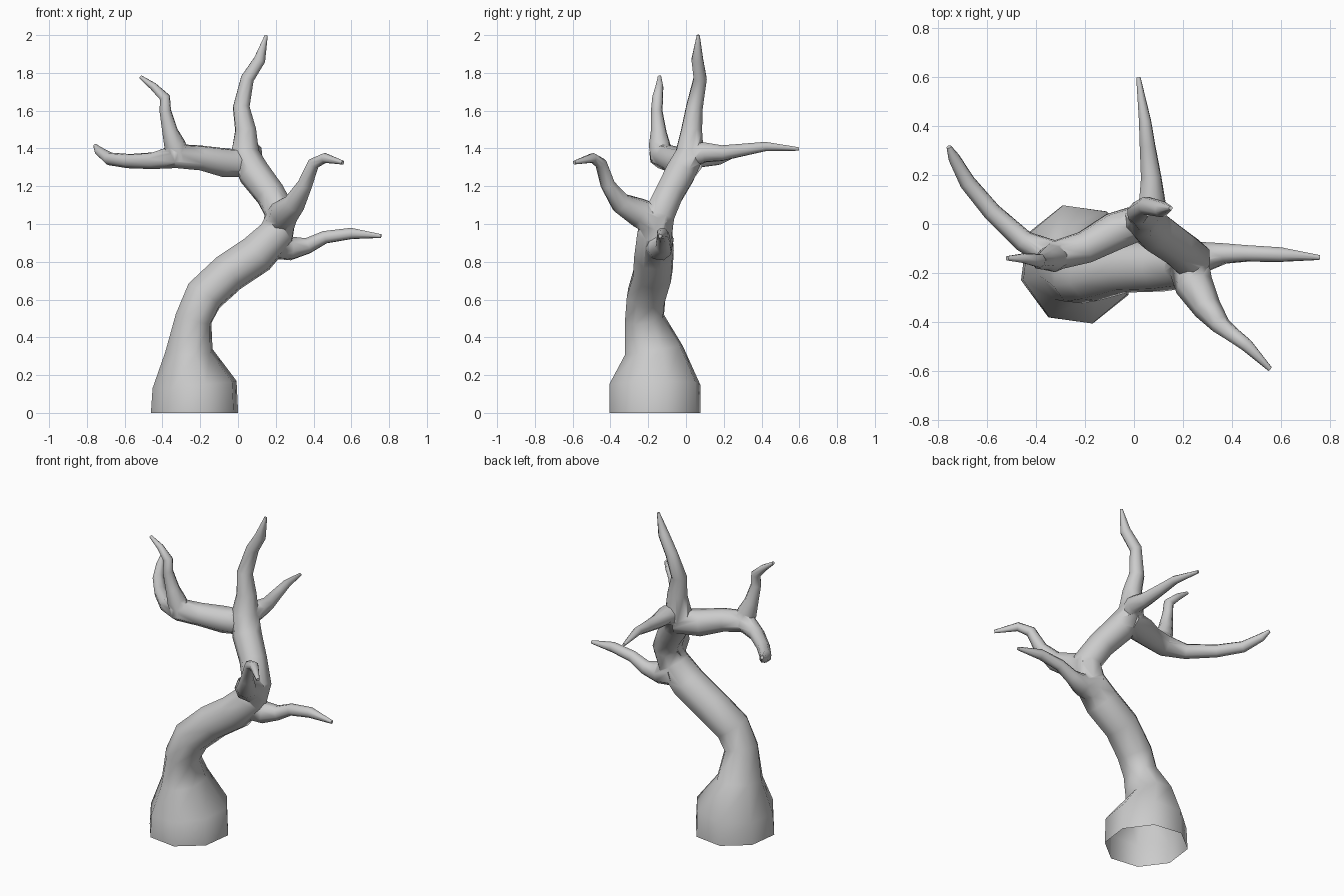
import bpy, bmesh, math
from mathutils import Vector

if "Cube" in bpy.data.objects:
    bpy.data.objects.remove(bpy.data.objects["Cube"])

SIDES = 8


def tube(name, pts, phase=15):
    """Closed tapering limb; each point is x, y, z, radius (optional second radius)."""
    co = [Vector(p[:3]) for p in pts]
    n = len(co)
    bm = bmesh.new()
    prev, u, rings = None, None, []
    for i, p in enumerate(pts):
        a = (co[i] - co[i - 1]).normalized() if i else Vector()
        b = (co[i + 1] - co[i]).normalized() if i < n - 1 else Vector()
        t = (a + b).normalized()
        if prev is None:
            ref = Vector((1, 0, 0)) if abs(t.x) < 0.8 else Vector((0, 0, 1))
            u = (ref - t * ref.dot(t)).normalized()
        else:
            u = prev.rotation_difference(t) @ u
        v = t.cross(u)
        prev = t
        ru, rv = p[3] * 1.04, p[-1] * 1.04
        ring = []
        for k in range(SIDES):
            ang = math.radians(phase) + math.tau * k / SIDES
            ring.append(bm.verts.new(co[i] + u * math.cos(ang) * ru + v * math.sin(ang) * rv))
        rings.append(ring)
    for r0, r1 in zip(rings, rings[1:]):
        for k in range(SIDES):
            j = (k + 1) % SIDES
            bm.faces.new((r0[k], r0[j], r1[j], r1[k]))
    bm.faces.new(rings[0][::-1])
    bm.faces.new(rings[-1])
    bmesh.ops.recalc_face_normals(bm, faces=bm.faces)
    me = bpy.data.meshes.new(name)
    bm.to_mesh(me)
    bm.free()
    ob = bpy.data.objects.new(name, me)
    bpy.context.collection.objects.link(ob)
    return ob


# Flared, leaning trunk running into the upright leader
tree = tube("tree", [
    (-.23, -.165, .01, .23, .24), (-.23, -.165, .15, .222, .24),
    (-.26, -.17, .33, .125, .155), (-.235, -.22, .5, .098, .105),
    (-.18, -.21, .62, .105), (-.05, -.175, .74, .105), (.1, -.17, .84, .105),
    (.205, -.165, .95, .095), (.23, -.14, 1.05, .083), (.17, -.09, 1.16, .078),
    (.085, -.03, 1.27, .083), (.035, .02, 1.37, .078), (.04, .03, 1.5, .056),
    (.017, .045, 1.62, .045), (.05, .075, 1.77, .036), (.115, .06, 1.87, .032),
    (.15, .065, 2.0, .008)])

# Branches, each starting inside its parent limb
branches = [
    tube("left_branch", [
        (.06, .02, 1.32, .07), (-.08, -.03, 1.325, .077), (-.2, -.095, 1.35, .066),
        (-.33, -.13, 1.36, .064), (-.45, -.07, 1.335, .044), (-.58, .05, 1.333, .037),
        (-.68, .17, 1.345, .033), (-.735, .27, 1.385, .024), (-.756, .315, 1.415, .01)]),
    tube("left_upper_twig", [
        (-.31, -.125, 1.34, .06), (-.335, -.14, 1.42, .056), (-.36, -.145, 1.49, .041),
        (-.385, -.155, 1.6, .03), (-.387, -.15, 1.67, .028), (-.45, -.14, 1.73, .02),
        (-.518, -.14, 1.78, .009)]),
    tube("back_branch", [
        (.04, 0, 1.35, .06), (.075, .1, 1.38, .054), (.07, .19, 1.375, .042),
        (.055, .32, 1.395, .032), (.045, .42, 1.41, .025), (.018, .598, 1.397, .009)]),
    tube("front_branch", [
        (.215, -.13, 1.0, .085), (.245, -.25, 1.06, .076), (.3, -.345, 1.11, .056),
        (.355, -.415, 1.21, .038), (.4, -.45, 1.32, .031), (.46, -.495, 1.35, .026),
        (.555, -.592, 1.325, .01)]),
    tube("right_branch", [
        (.18, -.15, .9, .085), (.285, -.135, .87, .062), (.37, -.12, .885, .042),
        (.46, -.12, .93, .034), (.6, -.125, .95, .03), (.758, -.137, .936, .01)]),
]

# Fuse the limbs into one skin
for b in branches:
    m = tree.modifiers.new("join_" + b.name, 'BOOLEAN')
    m.operation = 'UNION'
    m.solver = 'EXACT'
    m.object = b
dg = bpy.context.evaluated_depsgraph_get()
fused = bpy.data.meshes.new_from_object(tree.evaluated_get(dg))
tree.modifiers.clear()
tree.data = fused
for b in branches:
    bpy.data.objects.remove(b)

# Hollow base: remove the bottom face
bm = bmesh.new()
bm.from_mesh(tree.data)
bottom = [f for f in bm.faces if all(v.co.z < .03 for v in f.verts)]
bmesh.ops.delete(bm, geom=bottom, context='FACES')
low = min(v.co.z for v in bm.verts)
for v in bm.verts:
    if v.co.z < .05:
        v.co.z -= low
bm.to_mesh(tree.data)
bm.free()

bpy.context.view_layer.objects.active = tree
tree.select_set(True)
bpy.ops.object.shade_smooth_by_angle(angle=math.radians(60))
